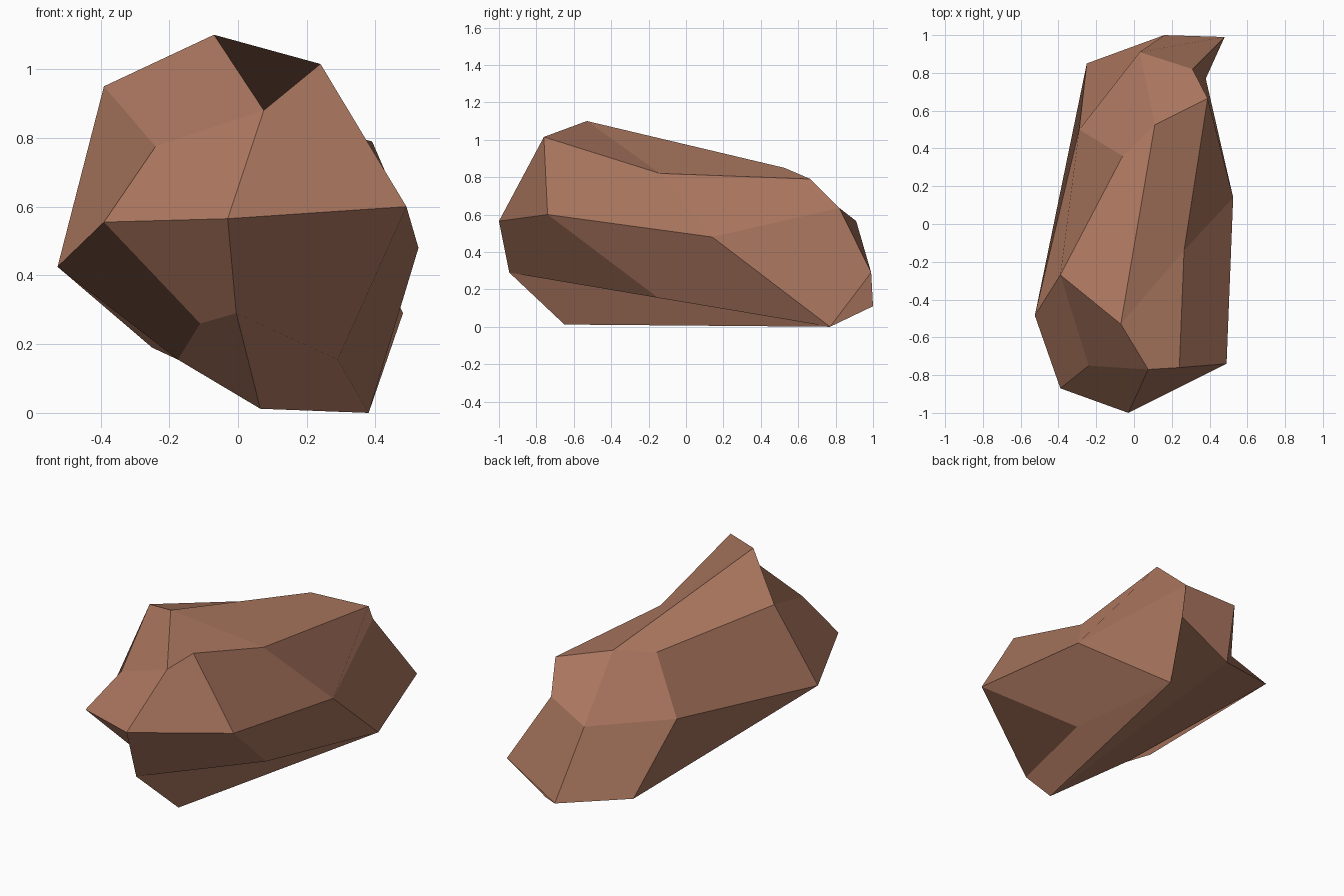
import bpy
import bmesh

if "Cube" in bpy.data.objects:
    bpy.data.objects.remove(bpy.data.objects["Cube"])

# Rock = a cube cut 2x2 on every side, its 26 corners pushed into shape.
# Each slice lists points from top row to bottom row, left to right.
front = [(-.24, -.75, .775), (.075, -.77, .88), (.24, -.76, 1.015),
         (-.39, -.87, .555), (-.03, -1.0, .565), (.49, -.74, .60),
         (-.11, -.68, .26), (-.005, -.945, .29), (.29, -.15, .155)]
middle = [(-.39, -.27, .95), (-.07, -.53, 1.10), (.265, -.14, .82),
          (-.525, -.485, .425), None, (.525, .14, .48),
          (-.175, -.27, .155), (.065, -.65, .012), (.38, .77, 0)]
back = [(-.06, .36, .82), (.11, .525, .85), (.39, .665, .79),
        (-.29, .50, .54), (.03, .91, .565), (.31, .82, .635),
        (-.25, .85, .19), (.16, 1.0, .11), (.48, .99, .29)]

bm = bmesh.new()
grid = {}
for j, layer in enumerate((front, middle, back)):
    for n, co in enumerate(layer):
        if co:
            grid[n % 3, j, 2 - n // 3] = bm.verts.new(co)


# One side of the cube: four quads; the corner order sets how each quad folds
def side(axis, level, outward, fold_up):
    u, v = [a for a in range(3) if a != axis]
    for a in (0, 1):
        for b in (0, 1):
            ring = [(a, b), (a + 1, b), (a + 1, b + 1), (a, b + 1)]
            if not fold_up:
                ring = ring[1:] + ring[:1]
            if not outward:
                ring = [ring[0]] + ring[:0:-1]
            verts = []
            for p, q in ring:
                key = [0, 0, 0]
                key[axis], key[u], key[v] = level, p, q
                verts.append(grid[tuple(key)])
            bm.faces.new(verts)


side(1, 0, True, True)     # front
side(1, 2, False, False)   # back
side(0, 2, True, True)     # right
side(0, 0, False, False)   # left
side(2, 2, True, False)    # top
side(2, 0, False, True)    # bottom

mesh = bpy.data.meshes.new("rock")
bm.to_mesh(mesh)
bm.free()
rock = bpy.data.objects.new("rock", mesh)
bpy.context.collection.objects.link(rock)

# Single reddish brown stone colour
stone = bpy.data.materials.new("brown stone")
stone.diffuse_color = (0.40, 0.18, 0.113, 1)
stone.use_nodes = True
stone.node_tree.nodes["Principled BSDF"].inputs["Base Color"].default_value = stone.diffuse_color
mesh.materials.append(stone)
